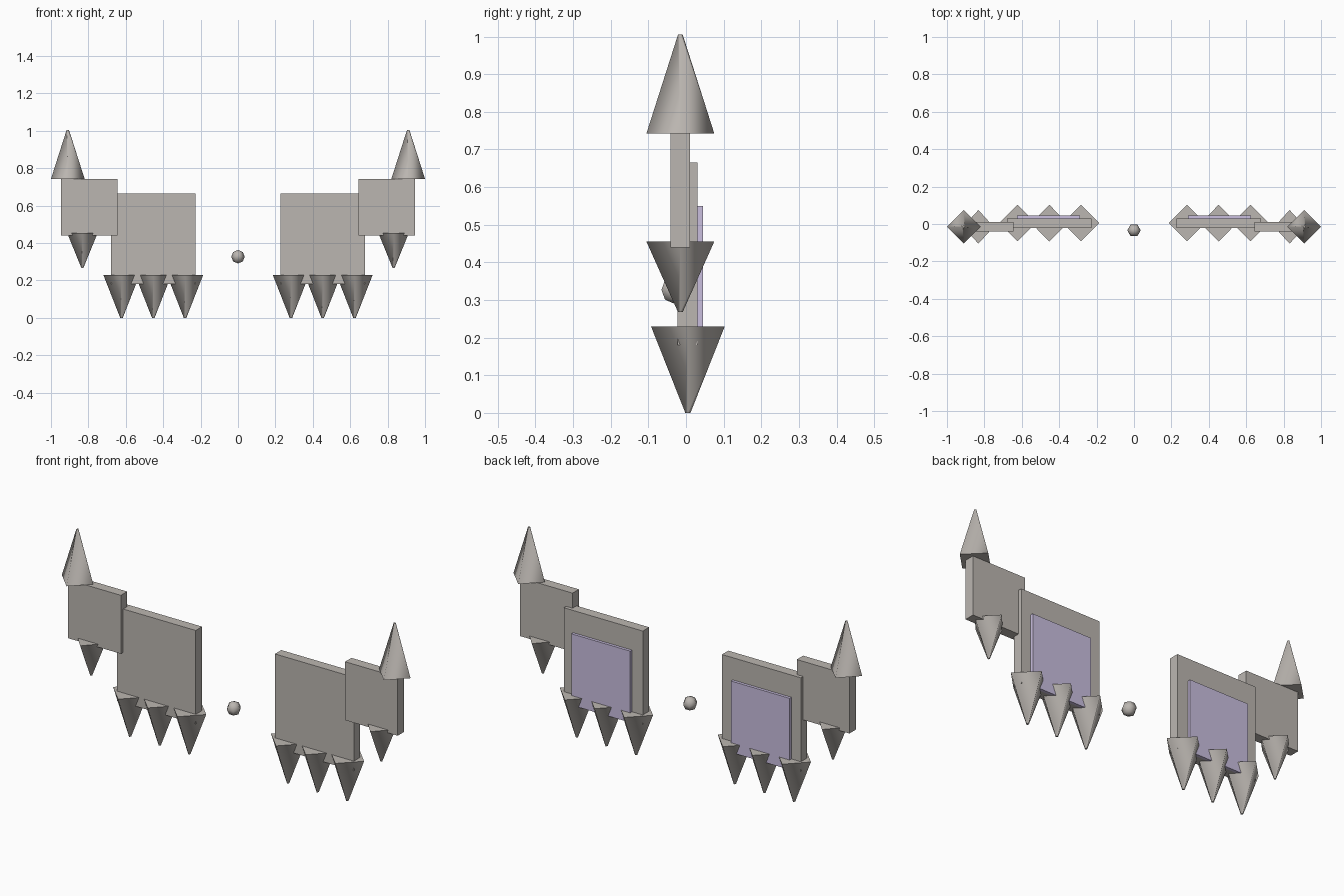
import bpy, bmesh
from mathutils import Matrix

if "Cube" in bpy.data.objects:
    bpy.data.objects.remove(bpy.data.objects["Cube"])


def material(name, color):
    m = bpy.data.materials.new(name)
    m.diffuse_color = color
    m.use_nodes = True
    m.node_tree.nodes["Principled BSDF"].inputs["Base Color"].default_value = m.diffuse_color
    return m


STONE = material("warm_grey", (0.50, 0.47, 0.44, 1))
LILAC = material("lilac", (0.59, 0.52, 0.74, 1))


def finish(bm, name, mat):
    bmesh.ops.recalc_face_normals(bm, faces=bm.faces)
    me = bpy.data.meshes.new(name)
    bm.to_mesh(me)
    bm.free()
    me.materials.append(mat)
    ob = bpy.data.objects.new(name, me)
    bpy.context.collection.objects.link(ob)
    return ob


def box(name, xs, ys, zs, mat=STONE):
    bm = bmesh.new()
    mid = [(a + b) / 2 for a, b in (xs, ys, zs)]
    size = [abs(b - a) for a, b in (xs, ys, zs)]
    bmesh.ops.create_cube(bm, size=1, matrix=Matrix.Translation(mid) @ Matrix.Diagonal((*size, 1)))
    return finish(bm, name, mat)


def spike(name, x, y, z_base, z_tip, rx, ry):
    # four-sided spike with a tiny blunt tip, smooth sides and a flat base
    bm = bmesh.new()
    m = Matrix.Translation((x, y, (z_base + z_tip) / 2)) @ Matrix.Diagonal((rx, ry, z_tip - z_base, 1))
    bmesh.ops.create_cone(bm, cap_ends=True, segments=4, radius1=1, radius2=0.07, depth=1, matrix=m)
    bm.normal_update()
    for f in bm.faces:
        f.smooth = abs(f.normal.z) < 0.9
    return finish(bm, name, STONE)


for side, s in (("left", -1), ("right", 1)):
    # plates and the coloured panel on the back
    box(f"inner_plate_{side}", (s * 0.227, s * 0.68), (-0.022, 0.03), (0.18, 0.665))
    box(f"back_panel_{side}", (s * 0.289, s * 0.626), (0.025, 0.045), (0.18, 0.55), LILAC)
    box(f"outer_plate_{side}", (s * 0.643, s * 0.945), (-0.041, 0.011), (0.44, 0.743))
    # spikes
    spike(f"top_spike_{side}", s * 0.91, -0.015, 0.743, 1.005, 0.09, 0.09)
    spike(f"outer_spike_{side}", s * 0.832, -0.015, 0.455, 0.268, 0.082, 0.09)
    for i in range(3):
        spike(f"inner_spike_{side}_{i + 1}", s * (0.283 + 0.17 * i), 0.005, 0.23, 0.0, 0.097, 0.098)

# small bead in the middle
bm = bmesh.new()
bmesh.ops.create_uvsphere(bm, u_segments=6, v_segments=4, radius=0.036,
                          matrix=Matrix.Translation((0, -0.034, 0.327)) @ Matrix.Rotation(1.5708, 4, 'Z'))
for f in bm.faces:
    f.smooth = True
finish(bm, "center_bead", STONE)
